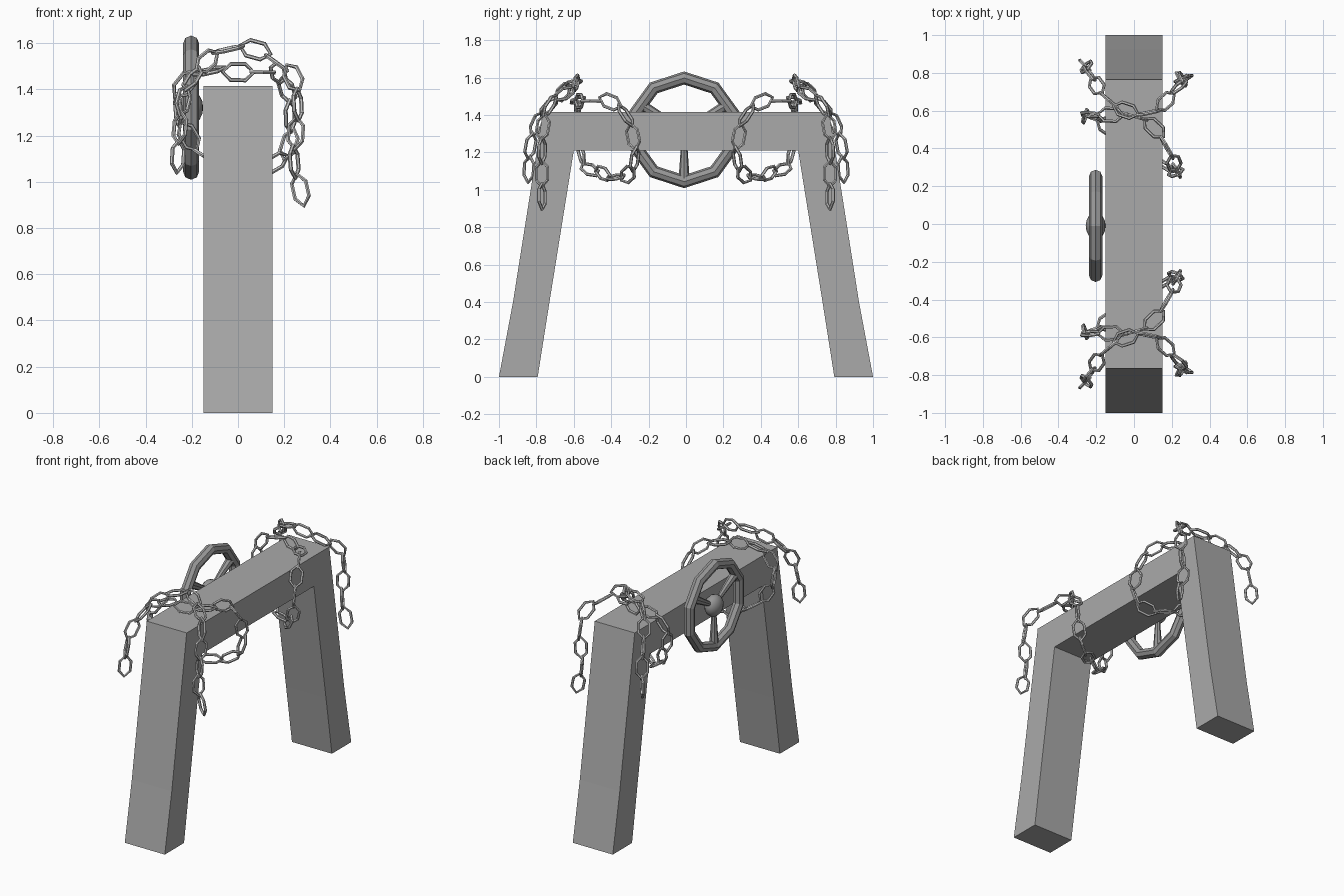
import bpy, bmesh, math
from mathutils import Vector, Matrix

cube = bpy.data.objects.get("Cube")
if cube:
    bpy.data.objects.remove(cube, do_unlink=True)


def material(name, value):
    m = bpy.data.materials.new(name)
    m.use_nodes = True
    col = (value, value, value, 1)
    m.diffuse_color = col
    m.node_tree.nodes["Principled BSDF"].inputs["Base Color"].default_value = col
    return m


stone = material("stone grey", 0.40)
iron = material("wheel iron", 0.31)
steel = material("chain steel", 0.56)


def make_object(name, bm, mat):
    bmesh.ops.recalc_face_normals(bm, faces=bm.faces)
    me = bpy.data.meshes.new(name)
    bm.to_mesh(me)
    bm.free()
    me.materials.append(mat)
    ob = bpy.data.objects.new(name, me)
    bpy.context.collection.objects.link(ob)
    return ob


# Arch frame: side profile extruded across its width
half = [(0.793, 0), (1, 0), (0.925, 0.4), (0.765, 1.415), (0.60, 1.21), (0.73, 0.4)]
bm = bmesh.new()
quads = []
for s in (1, -1):
    bottom_in, bottom_out, mid_out, top, inner, mid_in = [
        bm.verts.new((-0.15, s * y, z)) for y, z in half]
    bm.faces.new((bottom_in, bottom_out, mid_out, mid_in))
    bm.faces.new((mid_in, mid_out, top, inner))
    quads.append((inner, top))
bm.faces.new((quads[0][0], quads[0][1], quads[1][1], quads[1][0]))
ext = bmesh.ops.extrude_face_region(bm, geom=bm.faces[:], use_keep_orig=True)
bmesh.ops.translate(bm, vec=(0.30, 0, 0),
                    verts=[g for g in ext["geom"] if isinstance(g, bmesh.types.BMVert)])
make_object("arch_frame", bm, stone)

# Hand wheel: ten-sided rim, three flared spokes, domed hub
centre = Vector((-0.203, -0.01, 1.321))
bpy.ops.mesh.primitive_torus_add(major_segments=10, minor_segments=8, major_radius=0.277,
                                 minor_radius=0.035, location=centre,
                                 rotation=(0, math.pi / 2, 0))
rim = bpy.context.object
rim.name = "wheel_rim"
rim.data.materials.append(iron)

bm = bmesh.new()
for k in range(3):
    place = (Matrix.Translation(centre) @ Matrix.Rotation(math.radians(180 + 120 * k), 4, "X")
             @ Matrix.Translation((0, 0, 0.16)))
    bmesh.ops.create_cone(bm, cap_ends=True, segments=8, radius1=0.015, radius2=0.030,
                          depth=0.22, matrix=place)
make_object("wheel_spokes", bm, iron)

bpy.ops.mesh.primitive_uv_sphere_add(segments=16, ring_count=8, radius=0.072, location=centre,
                                     rotation=(0, math.pi / 2, 0))
hub = bpy.context.object
hub.name = "wheel_hub"
hub.scale = (1, 1, 0.73)
hub.data.materials.append(iron)
bpy.ops.object.shade_smooth_by_angle(angle=math.radians(60))


# Chains: six-sided wire links spaced evenly along a path
outline = [(0.035, 0.033), (0, 0.071), (-0.035, 0.033),
           (-0.035, -0.033), (0, -0.071), (0.035, -0.033)]


def add_link(bm, pos, along, side):
    normal = along.cross(side)
    pts = [pos + side * u + along * v for u, v in outline]
    n = len(pts)
    rings = []
    for i, p in enumerate(pts):
        out = (pts[(i + 1) % n] - pts[i - 1]).cross(normal).normalized()
        rings.append([bm.verts.new(p + 0.009 * (out * math.cos(a) + normal * math.sin(a)))
                      for a in (j * math.tau / 6 for j in range(6))])
    for i in range(n):
        r, q = rings[i], rings[(i + 1) % n]
        for j in range(6):
            k = (j + 1) % 6
            bm.faces.new((r[j], r[k], q[k], q[j]))


def sample(path, d):
    for a, b in zip(path, path[1:]):
        seg = (b - a).length
        if d <= seg:
            return a.lerp(b, d / seg)
        d -= seg
    return path[-1]


def make_chain(name, points, count, side, closed=False):
    path = [Vector(p) for p in points]
    if closed:
        path.append(path[0])
    total = sum((b - a).length for a, b in zip(path, path[1:]))
    step = total / (count if closed else count - 1)
    centres = [sample(path, step * i) for i in range(count)]
    bm = bmesh.new()
    side = Vector(side)
    for i, c in enumerate(centres):
        if closed:
            along = centres[(i + 1) % count] - centres[i - 1]
        else:
            along = centres[min(i + 1, count - 1)] - centres[max(i - 1, 0)]
        along.normalize()
        side = (side - along * side.dot(along)).normalized()
        add_link(bm, c, along, side if i % 2 else along.cross(side))
    ob = make_object(name, bm, steel)
    # The same chain hangs at the other end of the beam
    mir = ob.modifiers.new("other end", "MIRROR")
    mir.use_axis = (False, True, False)
    mir.use_mirror_merge = False


make_chain("looped_chains", [
    (0.0, 0.57, 1.475), (0.10, 0.52, 1.475), (0.19, 0.38, 1.47), (0.22, 0.30, 1.37),
    (0.23, 0.27, 1.22), (0.21, 0.28, 1.10), (0.10, 0.35, 1.06), (-0.05, 0.45, 1.09),
    (-0.15, 0.52, 1.11), (-0.21, 0.56, 1.19), (-0.26, 0.57, 1.30), (-0.25, 0.58, 1.41),
    (-0.15, 0.58, 1.48)], 14, (0.5, 0.8, 0), closed=True)

make_chain("draped_chains", [
    (-0.26, 0.84, 1.11), (-0.25, 0.83, 1.26), (-0.23, 0.78, 1.40), (-0.16, 0.68, 1.50),
    (-0.08, 0.61, 1.57), (0.06, 0.58, 1.58), (0.15, 0.63, 1.53), (0.24, 0.73, 1.45),
    (0.26, 0.77, 1.32), (0.24, 0.77, 1.10), (0.27, 0.77, 0.965)], 13, (0.7, 0.7, 0))
